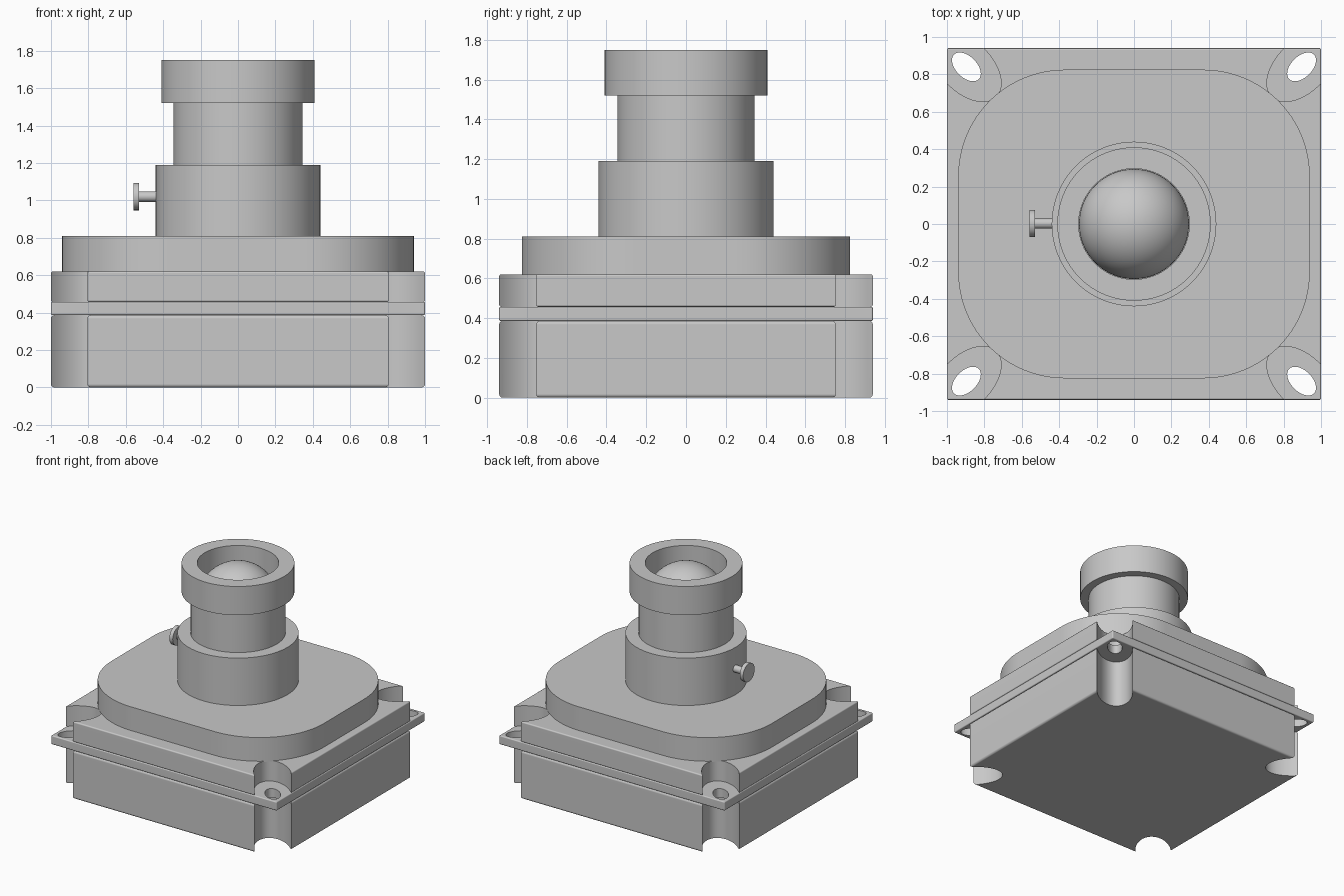
import bpy, bmesh, math
from mathutils import Matrix

if "Cube" in bpy.data.objects:
    bpy.data.objects.remove(bpy.data.objects["Cube"], do_unlink=True)

grey = bpy.data.materials.new("light_grey")
grey.use_nodes = True
grey.diffuse_color = (0.58, 0.58, 0.58, 1)
grey.node_tree.nodes["Principled BSDF"].inputs["Base Color"].default_value = grey.diffuse_color


def make(name, bm):
    """Turn a bmesh into a linked object with the grey material."""
    bmesh.ops.recalc_face_normals(bm, faces=bm.faces)
    mesh = bpy.data.meshes.new(name)
    bm.to_mesh(mesh)
    bm.free()
    mesh.materials.append(grey)
    ob = bpy.data.objects.new(name, mesh)
    bpy.context.collection.objects.link(ob)
    return ob


def activate(ob):
    bpy.ops.object.select_all(action="DESELECT")
    ob.select_set(True)
    bpy.context.view_layer.objects.active = ob


def smooth(ob):
    activate(ob)
    bpy.ops.object.shade_smooth_by_angle(angle=math.radians(30))


def corner_cutter(a, b):
    """Four upright oval prisms whose long axes point at the centre."""
    bm = bmesh.new()
    for sx in (-1, 1):
        for sy in (-1, 1):
            m = (Matrix.Translation((sx * 0.896, sy * 0.84, 0.4))
                 @ Matrix.Rotation(sx * sy * math.pi / 4, 4, "Z")
                 @ Matrix.Diagonal((a, b, 1, 1)))
            bmesh.ops.create_cone(bm, cap_ends=True, segments=64, radius1=1,
                                  radius2=1, depth=2, matrix=m)
    ob = make("corner_cutter", bm)
    ob.hide_render = True
    return ob


def slab(name, z0, z1, round_edge, a, b):
    """Rounded box with the four corner ovals cut through it."""
    bm = bmesh.new()
    m = Matrix.Translation((0, 0, (z0 + z1) / 2)) @ Matrix.Diagonal((2, 1.88, z1 - z0, 1))
    bmesh.ops.create_cube(bm, size=1, matrix=m)
    bmesh.ops.bevel(bm, geom=list(bm.edges), offset=round_edge, segments=4,
                    profile=0.5, affect="EDGES")
    ob = make(name, bm)
    cutter = corner_cutter(a, b)
    cut = ob.modifiers.new("corners", "BOOLEAN")
    cut.operation, cut.solver, cut.object = "DIFFERENCE", "EXACT", cutter
    activate(ob)
    bpy.ops.object.modifier_apply(modifier=cut.name)
    bpy.data.objects.remove(cutter, do_unlink=True)
    smooth(ob)
    ob.modifiers.new("flat_faces", "WEIGHTED_NORMAL").keep_sharp = True


def lathe(name, profile, matrix=Matrix(), steps=96):
    """Spin a closed radius-height profile about the z axis."""
    bm = bmesh.new()
    verts = [bm.verts.new((r, 0, z)) for r, z in profile]
    edges = [bm.edges.new(p) for p in zip(verts, verts[1:])]
    bmesh.ops.spin(bm, geom=verts + edges, axis=(0, 0, 1), cent=(0, 0, 0),
                   angle=math.tau, steps=steps)
    bmesh.ops.remove_doubles(bm, verts=bm.verts, dist=0.0001)
    bmesh.ops.transform(bm, matrix=matrix, verts=bm.verts)
    smooth(make(name, bm))


# Housing: notched blocks either side of a flange with screw holes
slab("lower_housing", 0, 0.386, 0.018, 0.225, 0.135)
slab("mounting_flange", 0.386, 0.457, 0.008, 0.093, 0.056)
slab("upper_housing", 0.457, 0.62, 0.01, 0.225, 0.135)

# Cover plate with large rounded corners
bm = bmesh.new()
half_x, half_y, radius, n = 0.94, 0.825, 0.57, 24
outline = []
for quarter, (sx, sy) in enumerate(((1, 1), (-1, 1), (-1, -1), (1, -1))):
    for i in range(n + 1):
        t = (quarter + i / n) * math.pi / 2
        outline.append(bm.verts.new((sx * (half_x - radius) + radius * math.cos(t),
                                     sy * (half_y - radius) + radius * math.sin(t), 0.615)))
base = bm.faces.new(outline)
top = bmesh.ops.extrude_face_region(bm, geom=[base])["geom"]
bmesh.ops.translate(bm, vec=(0, 0, 0.195),
                    verts=[v for v in top if isinstance(v, bmesh.types.BMVert)])
if not base.is_valid or len(bm.faces) < len(outline) + 2:
    bm.faces.new(outline)
smooth(make("cover_plate", bm))

# Lens holder, and the barrel with its wider rim and bore
lathe("lens_holder", [(0, 0.8), (0.44, 0.8), (0.44, 1.19), (0, 1.19)])
lathe("lens_barrel", [(0, 1.18), (0.345, 1.18), (0.345, 1.52), (0.41, 1.52),
                      (0.41, 1.75), (0.296, 1.75), (0.296, 1.4), (0, 1.4)])

# Domed lens
bm = bmesh.new()
bmesh.ops.create_uvsphere(bm, u_segments=64, v_segments=32, radius=0.294,
                          matrix=Matrix.Translation((0, 0, 1.447)))
smooth(make("lens", bm))

# Locking screw on the right side
side = Matrix.Translation((0, 0.003, 1.02)) @ Matrix.Rotation(-math.pi / 2, 4, "Y")
lathe("locking_screw", [(0, 0.4), (0.028, 0.4), (0.028, 0.53), (0.073, 0.53),
                        (0.073, 0.56), (0, 0.56)], side, 48)
